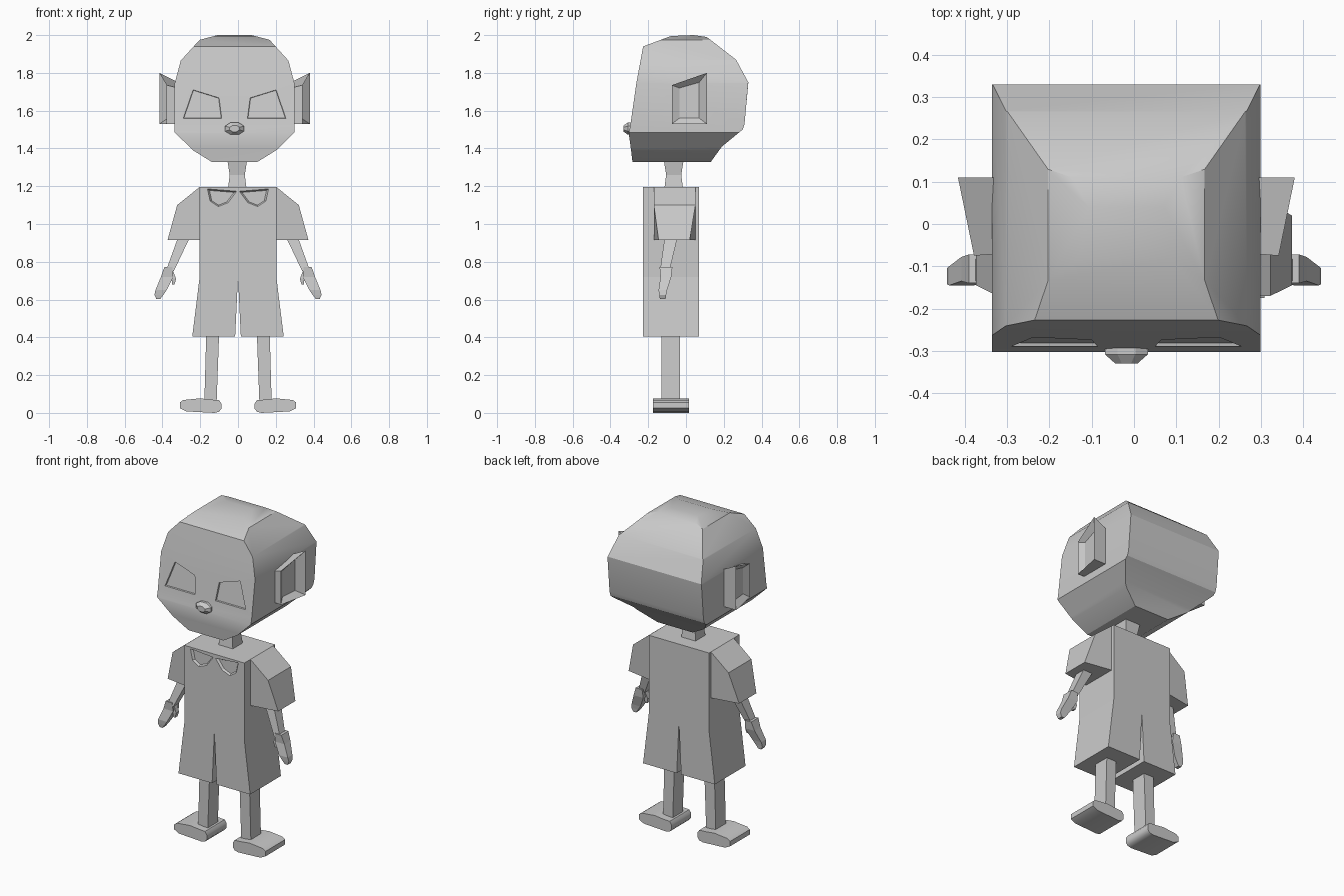
import bpy, bmesh, math


def loft(name, loops):
    """Closed solid through matching loops of 3D points."""
    bm = bmesh.new()
    rings = [[bm.verts.new(p) for p in loop] for loop in loops]
    n = len(rings[0])
    for a, b in zip(rings, rings[1:]):
        for i in range(n):
            j = (i + 1) % n
            bm.faces.new((a[i], a[j], b[j], b[i]))
    bm.faces.new(rings[0])
    bm.faces.new(rings[-1])
    bmesh.ops.recalc_face_normals(bm, faces=bm.faces)
    me = bpy.data.meshes.new(name)
    bm.to_mesh(me)
    bm.free()
    ob = bpy.data.objects.new(name, me)
    bpy.context.collection.objects.link(ob)
    return ob


def front(name, pts, y0, y1):
    """Front (x, z) outline extruded in depth."""
    return loft(name, [[(x, y, z) for x, z in pts] for y in (y0, y1)])


def rect(x0, x1, y0, y1, z, dx=0.0):
    return [(x0 + dx, y0, z), (x1 + dx, y0, z), (x1 + dx, y1, z), (x0 + dx, y1, z)]


def activate(ob):
    bpy.ops.object.select_all(action='DESELECT')
    ob.select_set(True)
    bpy.context.view_layer.objects.active = ob


def boolean(ob, cutter, op):
    m = ob.modifiers.new("cut", 'BOOLEAN')
    m.object, m.operation, m.solver = cutter, op, 'EXACT'
    activate(ob)
    bpy.ops.object.modifier_apply(modifier=m.name)
    bpy.data.objects.remove(cutter)


def mirror(ob, cx=0.0):
    """Copy the part to the other side of x = cx."""
    c = ob.copy()
    c.data = ob.data.copy()
    c.name = ob.name + "_left"
    bpy.context.collection.objects.link(c)
    bm = bmesh.new()
    bm.from_mesh(c.data)
    for v in bm.verts:
        v.co.x = 2 * cx - v.co.x
    bmesh.ops.reverse_faces(bm, faces=bm.faces)
    bm.to_mesh(c.data)
    bm.free()
    return c


def recess(ob, pts, cx, y_out, y_in, slope, shrink):
    """Sink a shallow tapered panel into a front face, on both sides."""
    mx = sum(p[0] for p in pts) / len(pts)
    mz = sum(p[1] for p in pts) / len(pts)
    loops = [[(x, y + slope * (z - mz), z) for x, z in
              [(mx + (px - mx) * s, mz + (pz - mz) * s) for px, pz in pts]]
             for y, s in ((y_out, 1.0), (y_in, shrink))]
    c = loft("cutter", loops)
    c2 = mirror(c, cx)
    boolean(ob, c, 'DIFFERENCE')
    boolean(ob, c2, 'DIFFERENCE')


HX = -0.018  # head centre line

# Head: front outline intersected with side outline
half = [(0.118, 1.327), (0.22, 1.39), (0.317, 1.485), (0.317, 1.745),
        (0.285, 1.865), (0.185, 1.975), (0.09, 2.0)]
outline = [(HX + x, z) for x, z in half] + [(HX - x, z) for x, z in reversed(half)]
head = front("head", outline, -0.5, 0.5)
side = [(-0.283, 1.327), (0.13, 1.327), (0.19, 1.41), (0.30, 1.50), (0.31, 1.53),
        (0.33, 1.75), (0.265, 1.87), (0.11, 1.99), (0.04, 2.0), (-0.08, 1.995),
        (-0.227, 1.94), (-0.262, 1.75), (-0.295, 1.52), (-0.303, 1.48), (-0.292, 1.40)]
boolean(head, loft("cutter", [[(x, y, z) for y, z in side] for x in (-0.6, 0.6)]), 'INTERSECT')

# Eye sockets
recess(head, [(0.045, 1.555), (0.26, 1.555), (0.205, 1.715), (0.06, 1.67)],
       HX, -0.295, -0.272, 0.14, 0.92)
activate(head)
bpy.ops.object.shade_smooth_by_angle(angle=math.radians(30))

# Nose
rings = []
for y, rx, rz in ((-0.27, 0.055, 0.035), (-0.308, 0.055, 0.035), (-0.33, 0.028, 0.018)):
    rings.append([(HX + rx * math.cos(math.radians(45 * k + 22.5)), y,
                   1.505 + rz * math.sin(math.radians(45 * k + 22.5))) for k in range(8)])
loft("nose", rings)

# Ears: flared towards the back, with a dished outer face
rim = [(0.342, -0.075, 1.53), (0.38, 0.11, 1.53), (0.38, 0.11, 1.80), (0.342, -0.075, 1.735)]
base = [(0.28, -0.07, 1.53), (0.28, 0.11, 1.53), (0.28, 0.11, 1.75), (0.28, -0.07, 1.72)]
dish = [(0.325, -0.035, 1.56), (0.335, 0.07, 1.56), (0.335, 0.07, 1.75), (0.325, -0.035, 1.72)]
mirror(loft("ear", [base, rim, dish]), HX)

# Neck
loft("neck", [rect(-0.05 * s - 0.004, 0.05 * s - 0.004, -0.065 - 0.05 * s, -0.065 + 0.05 * s, z)
              for z, s in ((1.18, 1.0), (1.26, 0.8), (1.34, 1.05))])

# Tunic and shorts, with the slit between the legs
body = front("body", [(-0.203, 1.196), (-0.203, 0.72), (-0.242, 0.405), (-0.015, 0.405),
                      (0, 0.72), (0.015, 0.405), (0.242, 0.405), (0.203, 0.72),
                      (0.203, 1.196)], -0.228, 0.068)

# Sunken collar flaps
recess(body, [(0.003, 1.175), (0.05, 1.112), (0.105, 1.09), (0.15, 1.12), (0.165, 1.188)],
       0, -0.232, -0.215, 0.0, 0.8)

# Sleeves
sleeve = loft("sleeve", [
    [(0.195, -0.17, 1.196), (0.195, 0.05, 1.196), (0.195, 0.05, 0.915), (0.195, -0.17, 0.915)],
    [(0.203, -0.17, 1.196), (0.203, 0.05, 1.196), (0.203, 0.05, 0.915), (0.203, -0.17, 0.915)],
    [(0.322, -0.17, 1.10), (0.322, 0.05, 1.10), (0.373, 0.02, 0.915), (0.373, -0.145, 0.915)]])
mirror(sleeve)

# Arms
mirror(loft("arm", [rect(0.245, 0.31, -0.11, -0.04, 0.95),
                    rect(0.34, 0.382, -0.138, -0.088, 0.75)]))

# Hands with thumbs
hand = loft("hand", [rect(0.347, 0.39, -0.14, -0.072, 0.772),
                     rect(0.343, 0.408, -0.135, -0.078, 0.72),
                     rect(0.378, 0.437, -0.145, -0.10, 0.65),
                     rect(0.395, 0.442, -0.142, -0.105, 0.625),
                     rect(0.412, 0.432, -0.138, -0.108, 0.602)])
mirror(hand)
thumb = loft("thumb", [rect(0.343, 0.372, -0.125, -0.095, 0.75),
                       rect(0.328, 0.352, -0.128, -0.10, 0.71),
                       rect(0.336, 0.348, -0.125, -0.103, 0.68)])
mirror(thumb)

# Legs
mirror(loft("leg", [rect(0.10, 0.168, -0.13, -0.033, 0.42),
                    rect(0.113, 0.178, -0.13, -0.033, 0.06)]))

# Feet, turned outwards
foot = front("foot", [(0.088, 0.05), (0.10, 0.068), (0.14, 0.07), (0.20, 0.077),
                      (0.29, 0.068), (0.308, 0.055), (0.308, 0.025), (0.275, 0.008),
                      (0.20, 0.004), (0.125, 0.0), (0.10, 0.006), (0.088, 0.022)], -0.175, 0.015)
activate(foot)
bpy.ops.object.shade_smooth_by_angle(angle=math.radians(40))
mirror(foot)
